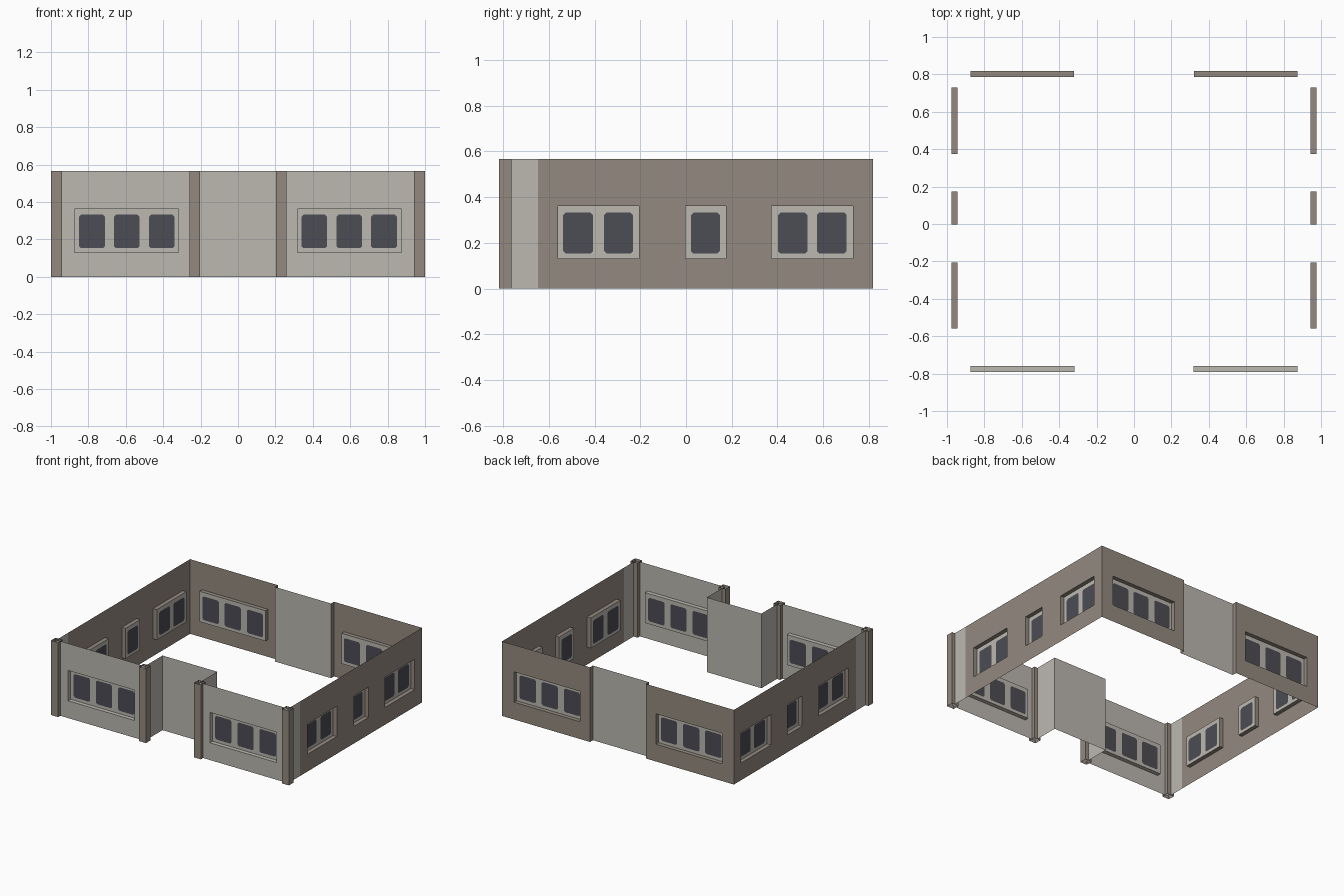
import bpy, bmesh
from mathutils import Vector

if "Cube" in bpy.data.objects:
    bpy.data.objects.remove(bpy.data.objects["Cube"])

H = 0.567                     # wall height
SILL, HEAD = 0.131, 0.362     # recess opening heights
GLASS_Z = (0.153, 0.332)
DEPTH = 0.031                 # recess depth
CHAMFER = 0.011               # cut window corners
UP = Vector((0, 0, 1))


def material(name, rgb):
    m = bpy.data.materials.new(name)
    m.diffuse_color = (*rgb, 1)
    m.use_nodes = True
    m.node_tree.nodes["Principled BSDF"].inputs["Base Color"].default_value = m.diffuse_color
    return m


BROWN = material("brown_wall", (0.296, 0.254, 0.216))
GREY = material("light_grey_panel", (0.503, 0.479, 0.434))
GLASS = material("dark_glass", (0.072, 0.072, 0.089))


def finish(bm, name, mats, mirror=True):
    bmesh.ops.remove_doubles(bm, verts=bm.verts, dist=1e-5)
    mesh = bpy.data.meshes.new(name)
    bm.to_mesh(mesh)
    bm.free()
    for m in mats:
        mesh.materials.append(m)
    ob = bpy.data.objects.new(name, mesh)
    bpy.context.collection.objects.link(ob)
    if mirror:
        mod = ob.modifiers.new("mirror", 'MIRROR')
        mod.use_mirror_merge = False
    return ob


def wall(name, mat, base, along, u0, u1, bays=(), mirror=True):
    """Thin wall sheet; each bay is (start, end, [windows]) recessed into it.
    The outside is on the side along x up."""
    base, along = Vector(base), Vector(along)
    out = along.cross(UP)
    bm = bmesh.new()

    def face(pts, mi):
        f = bm.faces.new([bm.verts.new(base + along * u + UP * z - out * d)
                          for u, z, d in pts])
        f.material_index = mi

    def rect(a, b, z0, z1, mi=0):
        face([(a, z0, 0), (b, z0, 0), (b, z1, 0), (a, z1, 0)], mi)

    # wall around the openings
    us = [u0] + [v for b in bays for v in b[:2]] + [u1]
    zs = [0, SILL, HEAD, H]
    for i in range(len(us) - 1):
        for j in range(3):
            if not (i % 2 == 1 and j == 1):
                rect(us[i], us[i + 1], zs[j], zs[j + 1])

    for a, b, wins in bays:
        # recess sides
        c = [(a, SILL), (b, SILL), (b, HEAD), (a, HEAD)]
        for k in range(4):
            p, q = c[k], c[(k + 1) % 4]
            face([(*p, 0), (*q, 0), (*q, DEPTH), (*p, DEPTH)], 0)
        # frame panel with glass cut in, one cell per window
        cuts = [a] + [(w[1] + v[0]) / 2 for w, v in zip(wins, wins[1:])] + [b]
        for k, (w0, w1) in enumerate(wins):
            l, r = cuts[k], cuts[k + 1]
            z0, z1 = GLASS_Z
            h = CHAMFER
            outer = [(l, SILL), (r, SILL), (r, HEAD), (l, HEAD)]
            inner = [(w0, z0 + h), (w0 + h, z0), (w1 - h, z0), (w1, z0 + h),
                     (w1, z1 - h), (w1 - h, z1), (w0 + h, z1), (w0, z1 - h)]
            outer = [(*p, DEPTH) for p in outer]
            inner = [(*p, DEPTH) for p in inner]
            face(inner, 2)
            for e in range(4):
                o, n = outer[e], outer[(e + 1) % 4]
                face([o, inner[2 * e + 1], inner[2 * e]], 1)
                face([o, n, inner[(2 * e + 2) % 8], inner[2 * e + 1]], 1)
    return finish(bm, name, [mat, GREY, GLASS], mirror)


def pillar(name, x0, x1, y0, y1):
    """Open-ended square post."""
    bm = bmesh.new()
    c = [(x0, y0), (x1, y0), (x1, y1), (x0, y1)]
    for k in range(4):
        p, q = c[k], c[(k + 1) % 4]
        bm.faces.new([bm.verts.new(v) for v in
                      ((*p, 0), (*q, 0), (*q, H), (*p, H))])
    return finish(bm, name, [BROWN])


X, Y = Vector((1, 0, 0)), Vector((0, 1, 0))
SIDE, FRONT, BACK = 0.975, -0.79, 0.817
DOOR, DOOR_Y, PANEL_Y = 0.23, -0.578, 0.782

# front and back walls with three-window bays (right half, mirrored)
trio = [(0.34, 0.476), (0.527, 0.663), (0.711, 0.85)]
wall("front_wall", GREY, (0, FRONT, 0), X, DOOR, SIDE, [(0.317, 0.875, trio)])
trio_back = [(-b, -a) for a, b in reversed(trio)]
wall("back_wall", BROWN, (0, BACK, 0), -X, -SIDE, -0.235,
     [(-0.875, -0.32, trio_back)])

# side walls: two-window, one-window and two-window bays
wall("side_wall", BROWN, (SIDE, 0, 0), Y, -0.648, BACK, [
    (-0.56, -0.205, [(-0.537, -0.406), (-0.358, -0.231)]),
    (-0.002, 0.174, [(0.022, 0.148)]),
    (0.373, 0.73, [(0.402, 0.531), (0.572, 0.703)])])
wall("side_wall_front_strip", GREY, (SIDE, 0, 0), Y, FRONT, -0.648)

# recessed entrance at the front
wall("entrance_panel", GREY, (0, DOOR_Y, 0), X, -DOOR, DOOR, mirror=False)
wall("entrance_return", GREY, (DOOR, 0, 0), -Y, -DOOR_Y, -FRONT)

# shallow recessed panel at the back
wall("back_panel", GREY, (0, PANEL_Y, 0), -X, -0.235, 0.235, mirror=False)
wall("back_panel_return", BROWN, (0.235, 0, 0), -Y, -BACK, -PANEL_Y)

# front posts
pillar("corner_post", 0.941, 1.0, -0.817, -0.763)
pillar("entrance_post", 0.202, 0.259, -0.817, -0.763)
